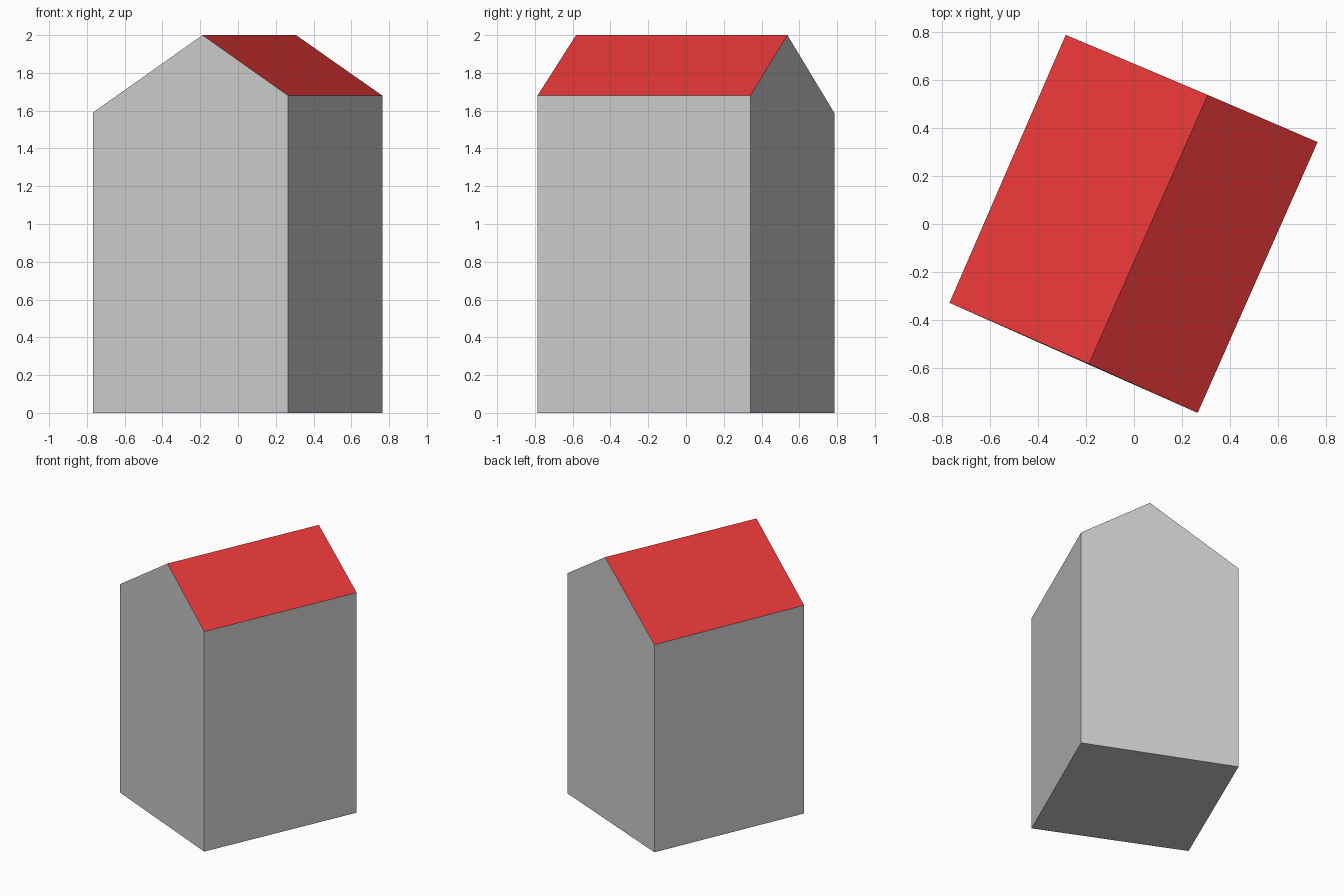
import bpy

if "Cube" in bpy.data.objects:
    bpy.data.objects.remove(bpy.data.objects["Cube"])

# Gable outline seen from the front end and the back end: (x, y, eave or ridge height)
front = [(-0.768, -0.328, 1.59), (-0.188, -0.582, 2.0), (0.265, -0.786, 1.68)]
back = [(-0.284, 0.787, 1.585), (0.307, 0.537, 2.0), (0.764, 0.341, 1.68)]


def make(name, verts, faces, color=None):
    mesh = bpy.data.meshes.new(name)
    mesh.from_pydata(verts, [], faces)
    obj = bpy.data.objects.new(name, mesh)
    bpy.context.collection.objects.link(obj)
    if color:
        mat = bpy.data.materials.new(name + "_red")
        mat.diffuse_color = color
        mat.use_nodes = True
        mat.node_tree.nodes["Principled BSDF"].inputs["Base Color"].default_value = mat.diffuse_color
        mesh.materials.append(mat)
    return obj


def gable(end):
    """Five-sided end: ground left, ground right, right eave, ridge, left eave."""
    left, ridge, right = end
    return [(left[0], left[1], 0), (right[0], right[1], 0), right, ridge, left]


# House body: two gable ends, two side walls and the floor
make("walls", gable(front) + gable(back),
     [(0, 1, 2, 3, 4), (9, 8, 7, 6, 5), (1, 6, 7, 2), (5, 0, 4, 9), (0, 5, 6, 1)])

# Roof: two slopes meeting at the off-centre ridge, flush with the walls
make("roof", front + back, [(0, 1, 4, 3), (1, 2, 5, 4)], (0.8, 0.04, 0.04, 1))
